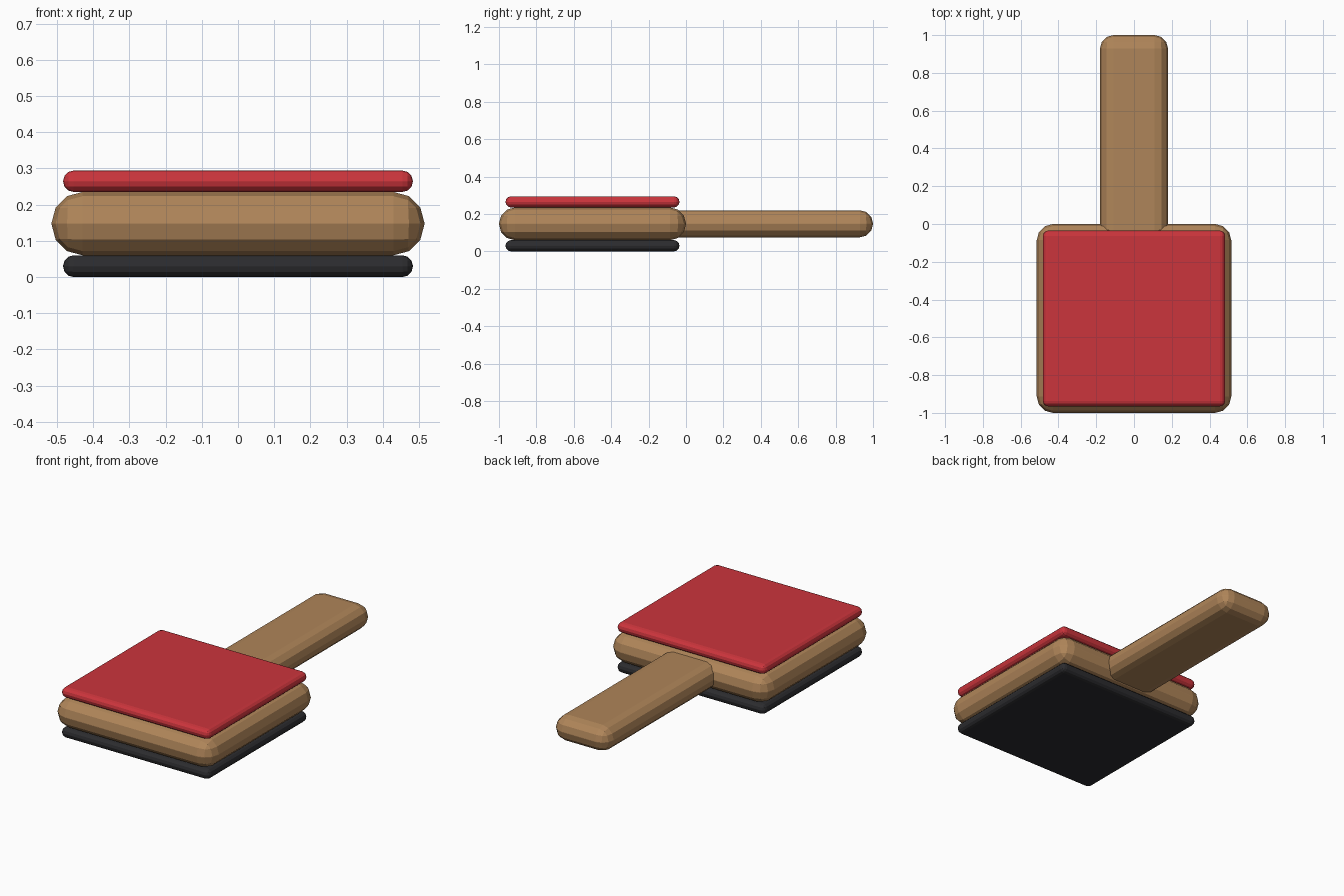
import bpy

if "Cube" in bpy.data.objects:
    bpy.data.objects.remove(bpy.data.objects["Cube"])


def material(name, color):
    mat = bpy.data.materials.new(name)
    mat.diffuse_color = (*color, 1)
    mat.use_nodes = True
    mat.node_tree.nodes["Principled BSDF"].inputs["Base Color"].default_value = mat.diffuse_color
    return mat


def rounded_slab(name, lo, hi, bevel, mat):
    """Box between two corners with a faceted rounded edge."""
    centre = [(a + b) / 2 for a, b in zip(lo, hi)]
    bpy.ops.mesh.primitive_cube_add(size=1, location=centre)
    ob = bpy.context.object
    ob.name = name
    ob.scale = [b - a for a, b in zip(lo, hi)]
    bpy.ops.object.transform_apply(location=False, rotation=False, scale=True)
    mod = ob.modifiers.new("rounded_edges", 'BEVEL')
    mod.width = bevel
    mod.segments = 3
    mod.limit_method = 'NONE'
    ob.data.materials.append(mat)
    return ob


wood = material("wood", (0.43, 0.235, 0.1))
red = material("red_rubber", (0.6, 0.035, 0.045))
black = material("black_rubber", (0.025, 0.025, 0.028))

# Wooden blade and handle
rounded_slab("blade", (-0.515, -1, 0.06), (0.515, 0, 0.235), 0.086, wood)
rounded_slab("handle", (-0.18, -0.12, 0.075), (0.18, 1, 0.22), 0.071, wood)

# Rubber sheets on both faces
rounded_slab("lower_pad", (-0.483, -0.965, 0), (0.483, -0.035, 0.06), 0.029, black)
rounded_slab("upper_pad", (-0.483, -0.965, 0.235), (0.483, -0.035, 0.294), 0.029, red)
